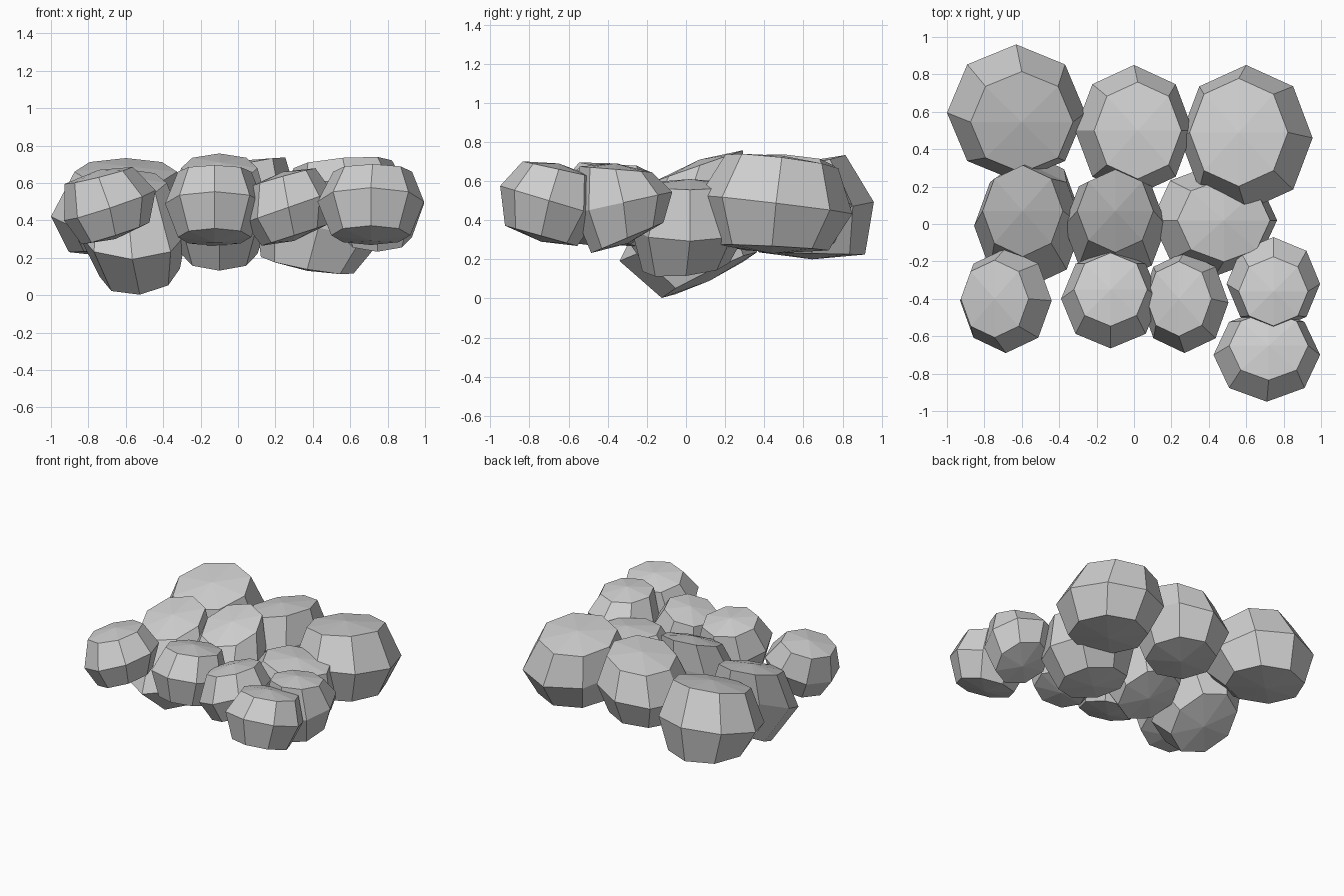
import bpy, bmesh, math

cube = bpy.data.objects.get("Cube")
if cube:
    bpy.data.objects.remove(cube, do_unlink=True)

# Single stone colour
stone = bpy.data.materials.new("stone grey")
stone.use_nodes = True
stone.diffuse_color = (0.62, 0.62, 0.62, 1)
stone.node_tree.nodes["Principled BSDF"].inputs["Base Color"].default_value = (0.62, 0.62, 0.62, 1)

SIDES = 8
RING_SCALE = 0.74   # upper and lower rings relative to the middle one
BULGE = 0.03        # how far the caps rise past their rings


def rock(name, center, radius, top, middle, bottom, top_shift=(0, 0), bottom_shift=(0, 0)):
    """Eight-sided boulder; each ring level is (height, slope along x, slope along y).
    The shifts move the upper and lower rings sideways."""
    bm = bmesh.new()

    def ring(level, scale, shift):
        height, slope_x, slope_y = level
        verts = []
        for i in range(SIDES):
            angle = i * math.tau / SIDES
            dx = scale * radius[0] * math.cos(angle)
            dy = scale * radius[1] * math.sin(angle)
            verts.append(bm.verts.new((center[0] + shift[0] + dx, center[1] + shift[1] + dy,
                                       height + slope_x * dx + slope_y * dy)))
        return verts

    def pole(level, shift, rise):
        return bm.verts.new((center[0] + shift[0], center[1] + shift[1], level[0] + rise))

    rows = [ring(bottom, RING_SCALE, bottom_shift), ring(middle, 1, (0, 0)),
            ring(top, RING_SCALE, top_shift)]
    low_pole, high_pole = pole(bottom, bottom_shift, -BULGE), pole(top, top_shift, BULGE)
    for i in range(SIDES):
        j = (i + 1) % SIDES
        for low, high in zip(rows, rows[1:]):
            bm.faces.new((low[i], low[j], high[j], high[i]))
        bm.faces.new((rows[-1][i], rows[-1][j], high_pole))
        bm.faces.new((rows[0][j], rows[0][i], low_pole))
    mesh = bpy.data.meshes.new(name)
    bm.to_mesh(mesh)
    bm.free()
    mesh.materials.append(stone)
    bpy.context.collection.objects.link(bpy.data.objects.new(name, mesh))


# Large back row
rock("back_right_rock", (-0.63, 0.595), (0.37, 0.365),
     (0.66, 0, 0.27), (0.42, 0, 0.2), (0.23, 0, -0.02), (0.03, -0.05), (0, 0.05))
rock("back_middle_rock", (0, 0.5), (0.315, 0.35),
     (0.69, 0.2, -0.05), (0.48, 0.16, 0), (0.27, 0.1, 0.05), (0.02, 0))
rock("back_left_rock", (0.6, 0.46), (0.355, 0.39),
     (0.7, 0.08, -0.12), (0.48, 0.02, -0.12), (0.26, 0.03, -0.05), (-0.04, 0.03), (0, -0.02))

# Deep middle row
rock("middle_right_rock", (-0.565, -0.01), (0.29, 0.33),
     (0.6, 0, 0.3), (0.33, 0, 0.42), (0.12, 0.1, 0.48), (-0.03, 0.08), (0.04, 0.13))
rock("middle_center_rock", (-0.1, -0.01), (0.275, 0.3),
     (0.68, 0, 0.35), (0.43, 0, 0.4), (0.22, 0, 0.4), (0, 0.08), (0, 0.05))
rock("middle_left_rock", (0.43, 0.02), (0.335, 0.3),
     (0.58, -0.1, 0), (0.36, -0.2, 0), (0.16, -0.18, 0.1), (0.05, 0), (-0.06, -0.02))

# Small front row
rock("front_right_rock", (-0.685, -0.41), (0.245, 0.28),
     (0.64, 0.25, 0.05), (0.48, 0.33, 0.05), (0.33, 0.32, 0.05), (-0.06, 0.01), (0.03, 0))
rock("front_middle_rock", (-0.125, -0.4), (0.265, 0.265),
     (0.66, 0, -0.18), (0.49, 0, -0.24), (0.31, 0, -0.24), (0, 0.05), (0, -0.03))
rock("front_inner_left_rock", (0.27, -0.42), (0.235, 0.27),
     (0.63, 0.28, -0.03), (0.47, 0.35, 0), (0.32, 0.32, 0), (-0.03, 0.02), (0.03, 0))
rock("front_outer_left_rock", (0.745, -0.32), (0.25, 0.25),
     (0.66, 0, -0.08), (0.49, 0, 0.22), (0.31, 0, 0.42), (0, -0.04), (0, 0.02))
rock("front_corner_rock", (0.71, -0.7), (0.285, 0.25),
     (0.66, 0, -0.22), (0.5, 0, -0.3), (0.32, 0, -0.28), (0.01, 0.05), (0, -0.04))
